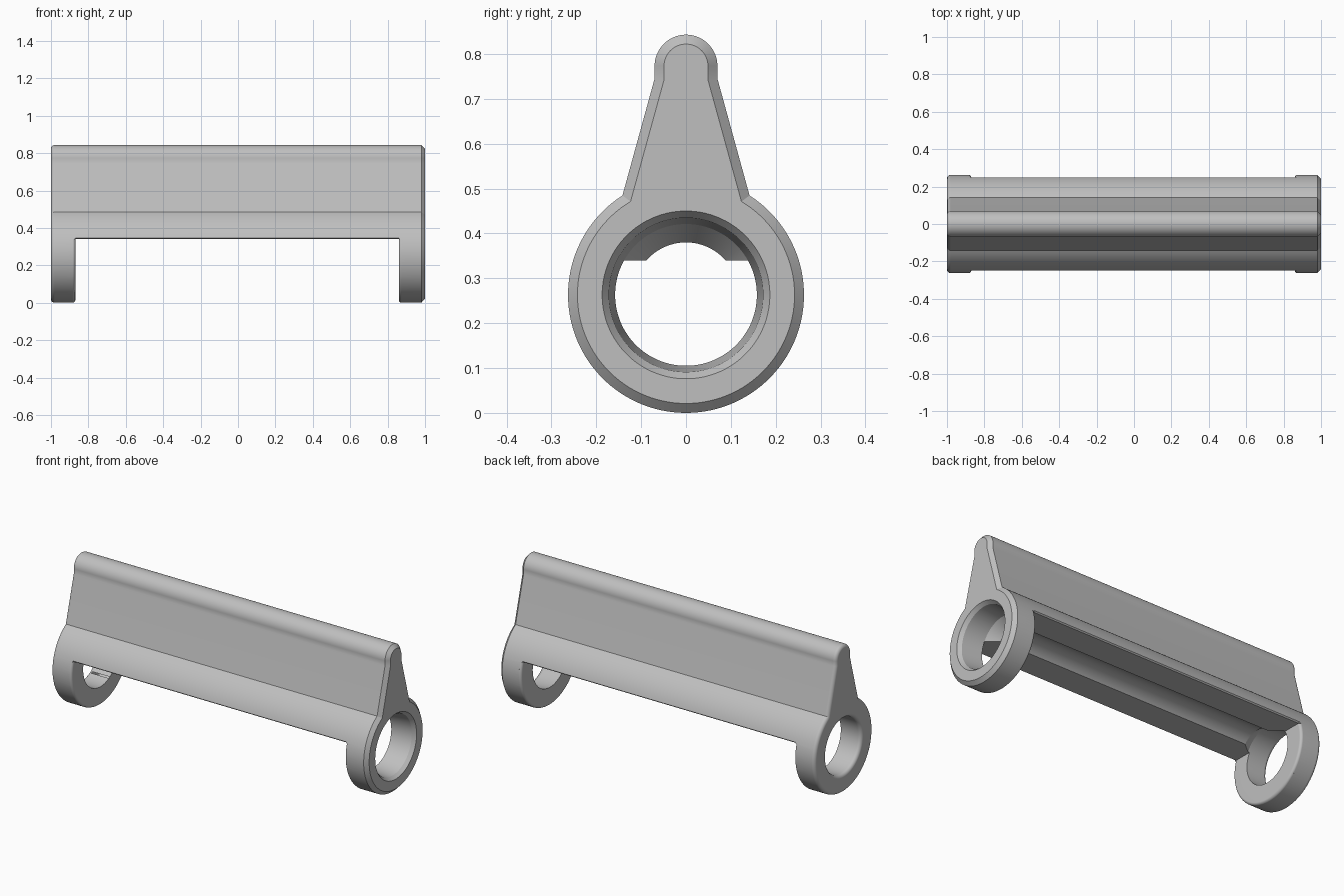
import bpy, bmesh, math
from mathutils import Vector, Matrix

old = bpy.data.objects.get("Cube")
if old:
    bpy.data.objects.remove(old)

grey = bpy.data.materials.new("plain grey")
grey.use_nodes = True
colour = (0.52, 0.52, 0.52, 1)
grey.diffuse_color = colour
grey.node_tree.nodes["Principled BSDF"].inputs["Base Color"].default_value = colour

R = 0.263            # outer radius of the rings, also the height of their axis
TIP, TIP_Z, KINK_Z = 0.07, 0.773, 0.745
SEG = 96
CUT_Z = 0.34


def make_object(name, bm):
    bmesh.ops.recalc_face_normals(bm, faces=bm.faces)
    mesh = bpy.data.meshes.new(name)
    bm.to_mesh(mesh)
    bm.free()
    mesh.materials.append(grey)
    ob = bpy.data.objects.new(name, mesh)
    bpy.context.collection.objects.link(ob)
    return ob


def loft(bm, rings):
    """Skin closed rings of equal point count and cap both ends."""
    loops = [[bm.verts.new(p) for p in ring] for ring in rings]
    for a, b in zip(loops, loops[1:]):
        for i in range(len(a)):
            j = (i + 1) % len(a)
            bm.faces.new((a[i], a[j], b[j], b[i]))
    bm.faces.new(loops[0])
    bm.faces.new(loops[-1])


def lathe(bm, profile):
    """Revolve (x, radius) pairs around the ring axis."""
    angles = [math.tau * (i + 0.5) / SEG for i in range(SEG)]
    loft(bm, [[(x, r * math.cos(a), R + r * math.sin(a)) for a in angles]
              for x, r in profile])


def fillet(x, size, sign, steps=5):
    """Quarter round as (x, inset) pairs, from the end face inward."""
    out = []
    for i in range(steps + 1):
        a = math.pi / 2 * i / steps
        out.append((x + sign * size * (1 - math.cos(a)), size * (1 - math.sin(a))))
    return out


def outline(x, d):
    """Ring with tapered fin and round tip, inset by d."""
    slope = Vector((TIP, KINK_Z)) - Vector((0.141, 0.487))
    up = slope.normalized()
    n = Vector((up.y, -up.x))
    c = n.dot(Vector((TIP, KINK_Z - R))) - d
    r, tip = R - d, TIP - d
    joint = n * c + up * math.sqrt(r * r - c * c)
    start = math.atan2(joint.y, joint.x)
    # right half, from the bottom of the ring to the top of the tip
    half = []
    for i in range(49):
        a = -math.pi / 2 + (start + math.pi / 2) * i / 48
        half.append((r * math.cos(a), R + r * math.sin(a)))
    half.append((tip, R + (c - n.x * tip) / n.y))
    for i in range(17):
        a = math.pi / 2 * i / 16
        half.append((tip * math.cos(a), TIP_Z + tip * math.sin(a)))
    half += [(-y, z) for y, z in reversed(half[1:-1])]
    return [(x, y, z) for y, z in half]


# Body: rounded at one end, chamfered at the other
bm = bmesh.new()
ends = fillet(-1, 0.02, 1) + [(0.98, 0), (1, 0.021)]
loft(bm, [outline(x, d) for x, d in ends])
body = make_object("hinge_bar", bm)

# Bore: wide in the rings, narrow along the bar
bm = bmesh.new()
bore_profile = [(-1.01, 0.178)]
bore_profile += [(x, 0.158 + d) for x, d in fillet(-1, 0.02, 1)]
bore_profile += [(-0.86, 0.158), (-0.8, 0.117), (0.8, 0.117),
                 (0.86, 0.158), (0.98, 0.172), (1.02, 0.202)]
lathe(bm, bore_profile)
bore = make_object("bore_cutter", bm)

# Gap between the rings, flared to round the rings' inner edges
bm = bmesh.new()
left = [(x, R - d) for x, d in fillet(-0.87, 0.014, -1)]
right = [(x, R - d) for x, d in fillet(0.86, 0.014, 1)]
gap_profile = [(-0.87, 0.02)] + left + [(-0.884, 0.4), (0.874, 0.4)]
gap_profile += right[::-1] + [(0.86, 0.02)]
lathe(bm, gap_profile)
geom = bm.verts[:] + bm.edges[:] + bm.faces[:]
cut = bmesh.ops.bisect_plane(bm, geom=geom, plane_co=(0, 0, CUT_Z),
                             plane_no=(0, 0, 1), clear_outer=True)
rim = [e for e in cut["geom_cut"] if isinstance(e, bmesh.types.BMEdge)]
bmesh.ops.holes_fill(bm, edges=rim, sides=0)
gap = make_object("gap_cutter", bm)

# Small chamfers along the bar's lower edges
trims = []
edge_y = math.sqrt(R * R - (CUT_Z - R) ** 2)
for side in (-1, 1):
    bm = bmesh.new()
    shift = 0.014 / math.sqrt(2)
    place = Matrix.Translation((-0.005, side * (edge_y + shift), CUT_Z - shift))
    size = Matrix.Diagonal((1.73, 0.04, 0.04, 1))
    bmesh.ops.create_cube(bm, size=1,
                          matrix=place @ Matrix.Rotation(math.pi / 4, 4, 'X') @ size)
    trims.append(make_object("edge_cutter", bm))

bpy.ops.object.select_all(action='DESELECT')
bpy.context.view_layer.objects.active = body
body.select_set(True)
for cutter in [gap, bore] + trims:
    cutter.hide_render = True
    mod = body.modifiers.new("cut", 'BOOLEAN')
    mod.operation = 'DIFFERENCE'
    mod.solver = 'EXACT'
    mod.object = cutter
    bpy.ops.object.modifier_apply(modifier=mod.name)
    bpy.data.objects.remove(cutter)

bpy.ops.object.shade_smooth_by_angle(angle=math.radians(25))
soft = body.modifiers.new("even shading", 'WEIGHTED_NORMAL')
soft.keep_sharp = True
